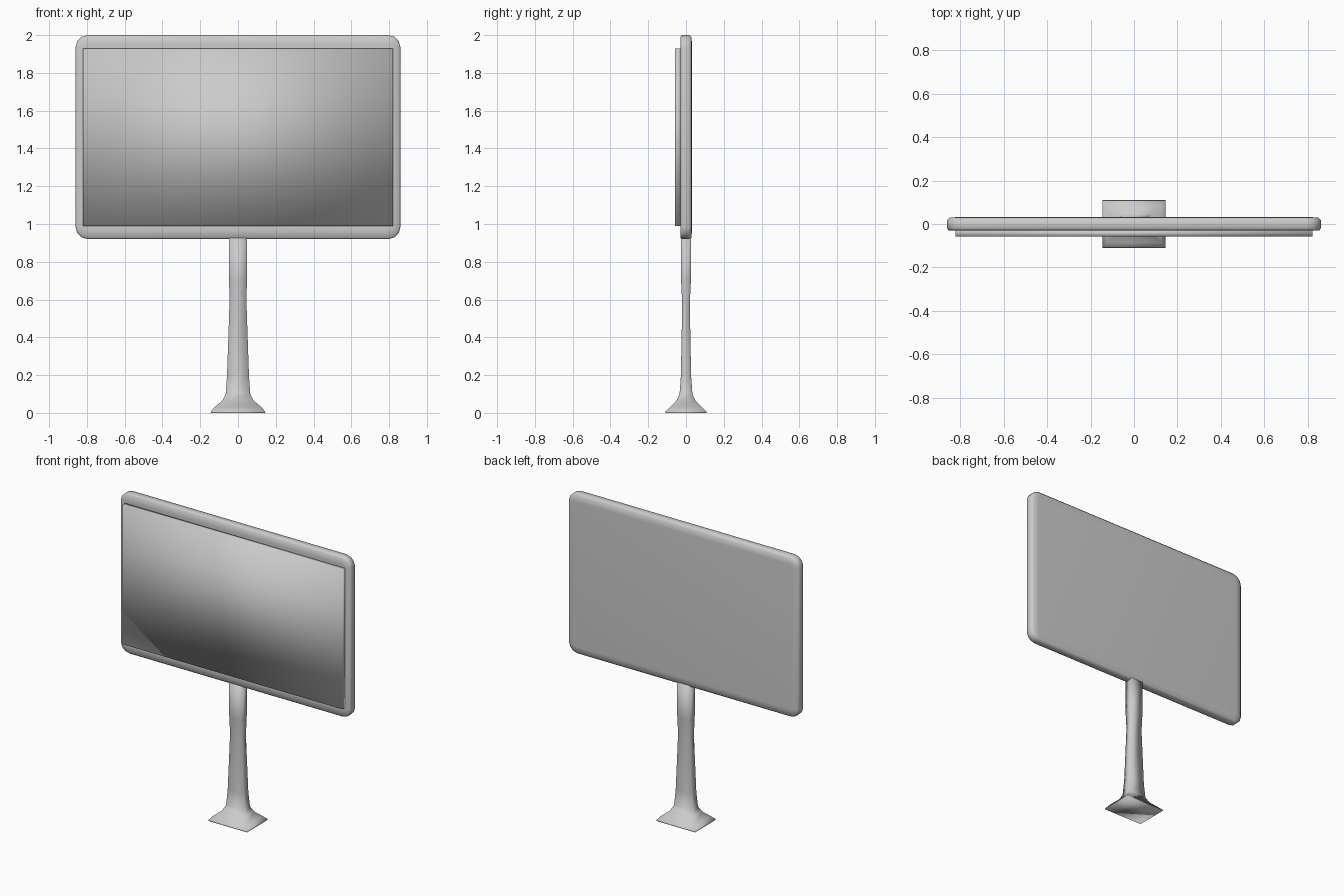
import bpy, bmesh, math

if "Cube" in bpy.data.objects:
    bpy.data.objects.remove(bpy.data.objects["Cube"])


def loft(name, rings):
    """Skin a list of equal-length closed rings and cap both ends."""
    bm = bmesh.new()
    loops = [[bm.verts.new(p) for p in ring] for ring in rings]
    n = len(loops[0])
    for a, b in zip(loops, loops[1:]):
        for i in range(n):
            j = (i + 1) % n
            bm.faces.new((a[i], a[j], b[j], b[i]))
    bm.faces.new(loops[0][::-1])
    bm.faces.new(loops[-1])
    bmesh.ops.recalc_face_normals(bm, faces=bm.faces)
    for f in bm.faces:
        f.smooth = True
    mesh = bpy.data.meshes.new(name)
    bm.to_mesh(mesh)
    bm.free()
    obj = bpy.data.objects.new(name, mesh)
    bpy.context.collection.objects.link(obj)
    return obj


def panel_ring(inset, y, hx=0.86, hz=0.54, zc=1.46, r=0.065, steps=3):
    """Rounded rectangle in the xz plane, shrunk by inset."""
    hx, hz, r = hx - inset, hz - inset, max(r - inset, 0.012)
    pts = []
    for k, (sx, sz) in enumerate([(1, 1), (-1, 1), (-1, -1), (1, -1)]):
        for s in range(steps + 1):
            a = math.radians(90 * (k + s / steps))
            pts.append((sx * (hx - r) + r * math.cos(a), y,
                        zc + sz * (hz - r) + r * math.sin(a)))
    return pts


def post_ring(hx, hy, z):
    return [(hx, hy, z), (-hx, hy, z), (-hx, -hy, z), (hx, -hy, z)]


# Housing with softened front and back rims
loft("panel_housing", [panel_ring(i, y) for i, y in [
    (0.05, -0.03), (0.008, -0.029), (0, -0.02),
    (0, 0.018), (0.012, 0.029), (0.05, 0.032)]])

# Raised screen slab on the front
bpy.ops.mesh.primitive_cube_add(size=1, location=(0, -0.043, 1.46))
screen = bpy.context.object
screen.name = "screen"
screen.scale = (1.64, 0.03, 0.94)
bpy.ops.object.transform_apply(location=False, rotation=False, scale=True)
bpy.ops.object.shade_smooth()

# Flared rectangular foot and tapered post
loft("stand", [post_ring(*p) for p in [
    (0.145, 0.11, 0), (0.143, 0.108, 0.008), (0.125, 0.085, 0.03),
    (0.083, 0.05, 0.065), (0.065, 0.034, 0.1), (0.058, 0.027, 0.2),
    (0.045, 0.02, 0.58), (0.047, 0.026, 0.7), (0.048, 0.028, 0.95)]])
